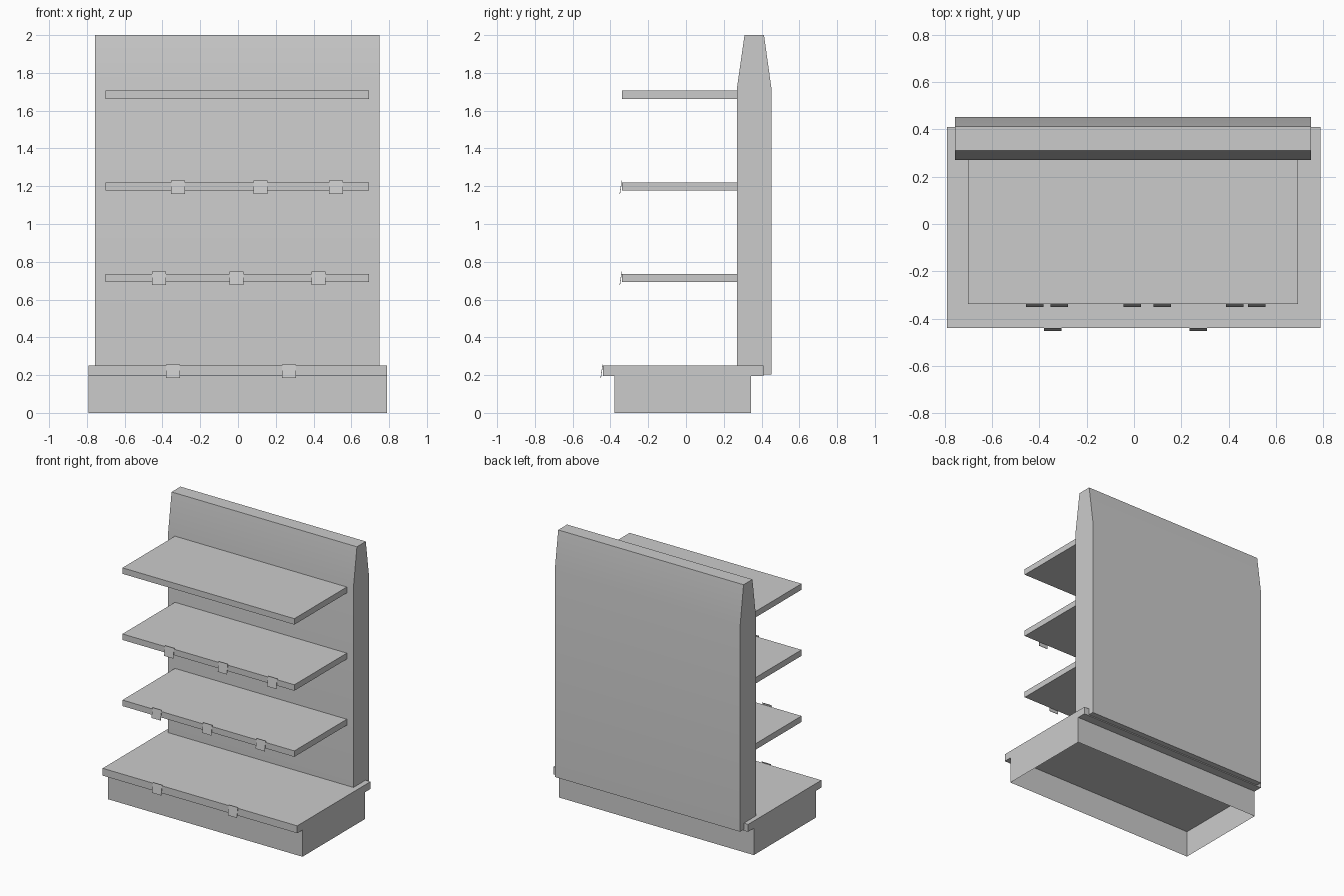
import bpy
from math import atan2

if "Cube" in bpy.data.objects:
    bpy.data.objects.remove(bpy.data.objects["Cube"])


def mesh_object(name, verts, faces):
    me = bpy.data.meshes.new(name)
    me.from_pydata(verts, [], faces)
    me.update()
    ob = bpy.data.objects.new(name, me)
    bpy.context.collection.objects.link(ob)
    return ob


def extrude_x(name, profile, x0, x1):
    """Closed prism from a counter-clockwise (y, z) profile."""
    n = len(profile)
    verts = [(x, y, z) for x in (x0, x1) for y, z in profile]
    faces = [tuple(reversed(range(n))), tuple(range(n, 2 * n))]
    faces += [(i, (i + 1) % n, n + (i + 1) % n, n + i) for i in range(n)]
    return mesh_object(name, verts, faces)


def box(name, x, y, z):
    return extrude_x(name, [(y[0], z[0]), (y[1], z[0]), (y[1], z[1]), (y[0], z[1])], *x)


# Back panel, tapered toward the top with a softly shaded bend
panel = extrude_x("back_panel", [(0.27, 0.203), (0.452, 0.203), (0.452, 1.72),
                                 (0.413, 2.0), (0.31, 2.0), (0.27, 1.72)], -0.756, 0.748)
bpy.context.view_layer.objects.active = panel
panel.select_set(True)
bpy.ops.object.shade_smooth_by_angle(angle=0.52)

# Plinth: open-bottomed ring of walls under the deck
ring = [(-0.791, -0.378), (0.788, -0.378), (0.788, 0.344), (-0.791, 0.344)]
mesh_object("plinth", [(x, y, z) for z in (0, 0.196) for x, y in ring],
            [(i, (i + 1) % 4, 4 + (i + 1) % 4, 4 + i) for i in range(4)])

# Base deck
box("base_deck", (-0.791, 0.788), (-0.439, 0.41), (0.196, 0.25))

# Shelves
for i, top in enumerate((0.736, 1.221, 1.706)):
    box(f"shelf_{i + 1}", (-0.701, 0.694), (-0.338, 0.272), (top - 0.044, top))

# Tilted price tags along the front edges: (shelf front y, tag top z, x centres)
rows = [(-0.439, 0.257, (-0.344, 0.271)),
        (-0.338, 0.748, (-0.419, -0.008, 0.426)),
        (-0.338, 1.23, (-0.317, 0.119, 0.519))]
for r, (y, z, centres) in enumerate(rows):
    for c, x in enumerate(centres):
        tilt = [(y - 0.014, z - 0.072), (y - 0.011, z - 0.072), (y, z), (y - 0.003, z)]
        extrude_x(f"price_tag_{r + 1}_{c + 1}", tilt, x - 0.037, x + 0.037)
